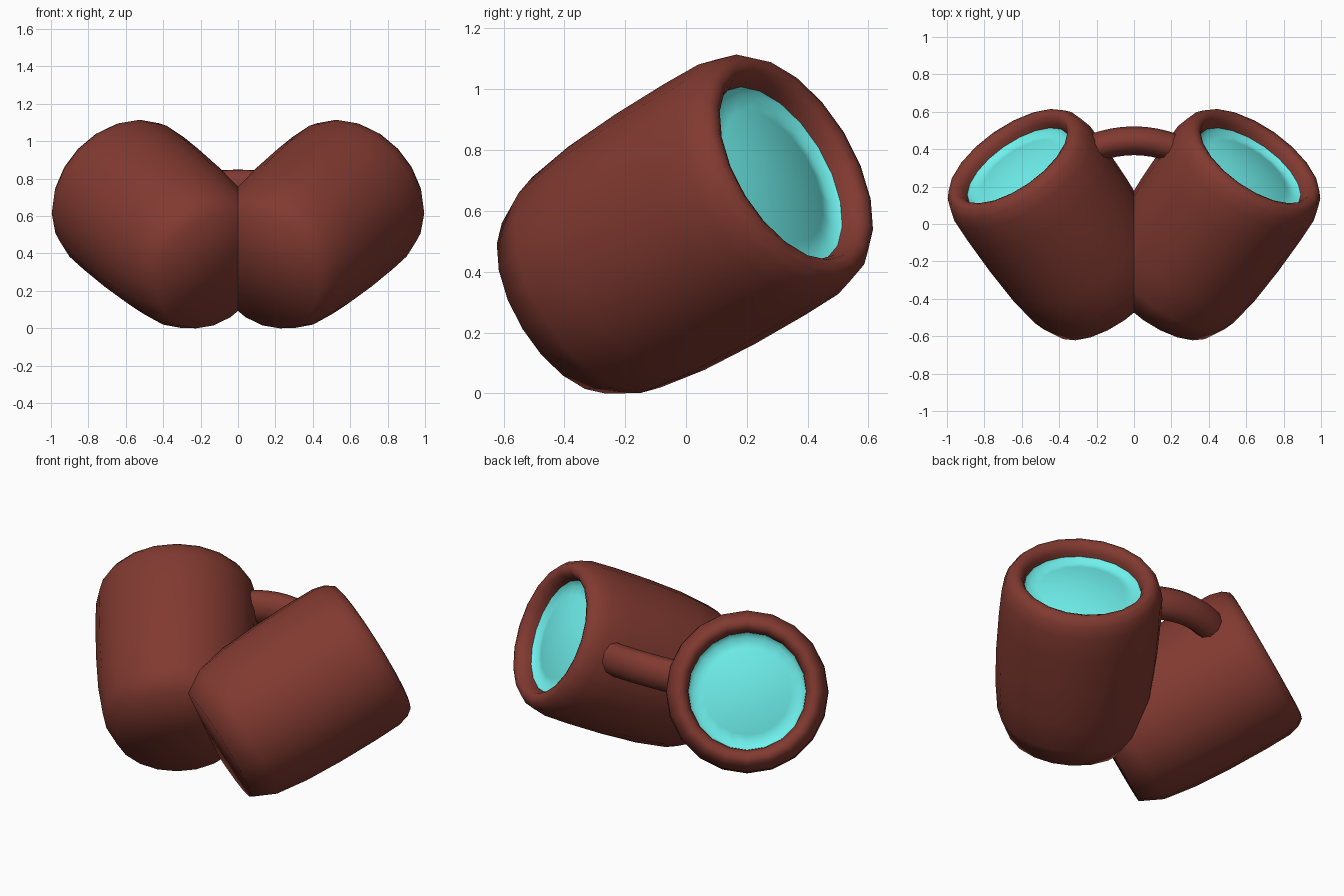
import bpy, bmesh, math
from mathutils import Vector

if "Cube" in bpy.data.objects:
    bpy.data.objects.remove(bpy.data.objects["Cube"])

AXIS = Vector((0.515, 0.735, 0.44)).normalized()
BASE = Vector((0.15, -0.369, 0.321))
SIDES = 20


def material(name, color):
    m = bpy.data.materials.new(name)
    m.diffuse_color = color
    m.use_nodes = True
    m.node_tree.nodes["Principled BSDF"].inputs["Base Color"].default_value = m.diffuse_color
    return m


brown = material("brown_glaze", (0.22, 0.042, 0.03, 1))
teal = material("teal_liquid", (0.16, 0.88, 0.85, 1))


def lathe(name, profile, mat, side):
    """Revolve (radius, height) points about the tilted mug axis; side mirrors in x."""
    bm = bmesh.new()
    rot = AXIS.to_track_quat('Z', 'Y')
    rings = []
    for r, h in profile:
        n = 1 if r == 0 else SIDES
        ring = []
        for i in range(n):
            a = 2 * math.pi * i / SIDES
            p = BASE + rot @ Vector((r * math.cos(a), r * math.sin(a), h))
            ring.append(bm.verts.new((p.x * side, p.y, p.z)))
        rings.append(ring)
    for a, b in zip(rings, rings[1:]):
        for i in range(SIDES):
            j = (i + 1) % SIDES
            vs = [a[i % len(a)], a[j % len(a)], b[j % len(b)], b[i % len(b)]]
            f = bm.faces.new(list(dict.fromkeys(vs)))
            f.smooth = True
            if side < 0:
                f.normal_flip()
    me = bpy.data.meshes.new(name)
    bm.to_mesh(me)
    bm.free()
    me.materials.append(mat)
    ob = bpy.data.objects.new(name, me)
    bpy.context.collection.objects.link(ob)
    return ob


# Barrel-shaped body with chamfered foot and rolled lip
mug_profile = [(0, -0.03), (0.345, -0.027), (0.405, 0.10),
               (0.43, 0.28), (0.442, 0.5), (0.445, 0.72), (0.442, 0.87),
               (0.425, 0.935), (0.398, 0.972), (0.37, 0.98), (0.343, 0.968),
               (0.325, 0.935), (0.32, 0.89), (0.32, 0.82)]
# Domed drink surface with a small upturned edge
drink_profile = [(0.322, 0.905), (0.297, 0.88), (0.24, 0.893), (0.16, 0.908),
                 (0.08, 0.917), (0, 0.92)]

for label, side in (("right", 1), ("left", -1)):
    lathe(label + "_mug", mug_profile, brown, side)
    lathe(label + "_drink", drink_profile, teal, side)

# Shared curved handle bridging the two mugs at the back, slightly taller than thick
cu = bpy.data.curves.new("shared_handle", 'CURVE')
cu.dimensions = '3D'
cu.bevel_depth = 0.077
cu.bevel_resolution = 3
cu.use_fill_caps = True
sp = cu.splines.new('POLY')
N = 12
sp.points.add(N)
for i in range(N + 1):
    x = -0.32 + 0.64 * i / N
    drop = 0.95 * x * x
    sp.points[i].co = (x, 0.445 - 0.9 * drop, -0.32 * drop, 1)
sp.use_smooth = True
cu.materials.append(brown)
handle = bpy.data.objects.new("shared_handle", cu)
handle.location.z = 0.755
handle.scale.z = 1.25
bpy.context.collection.objects.link(handle)
